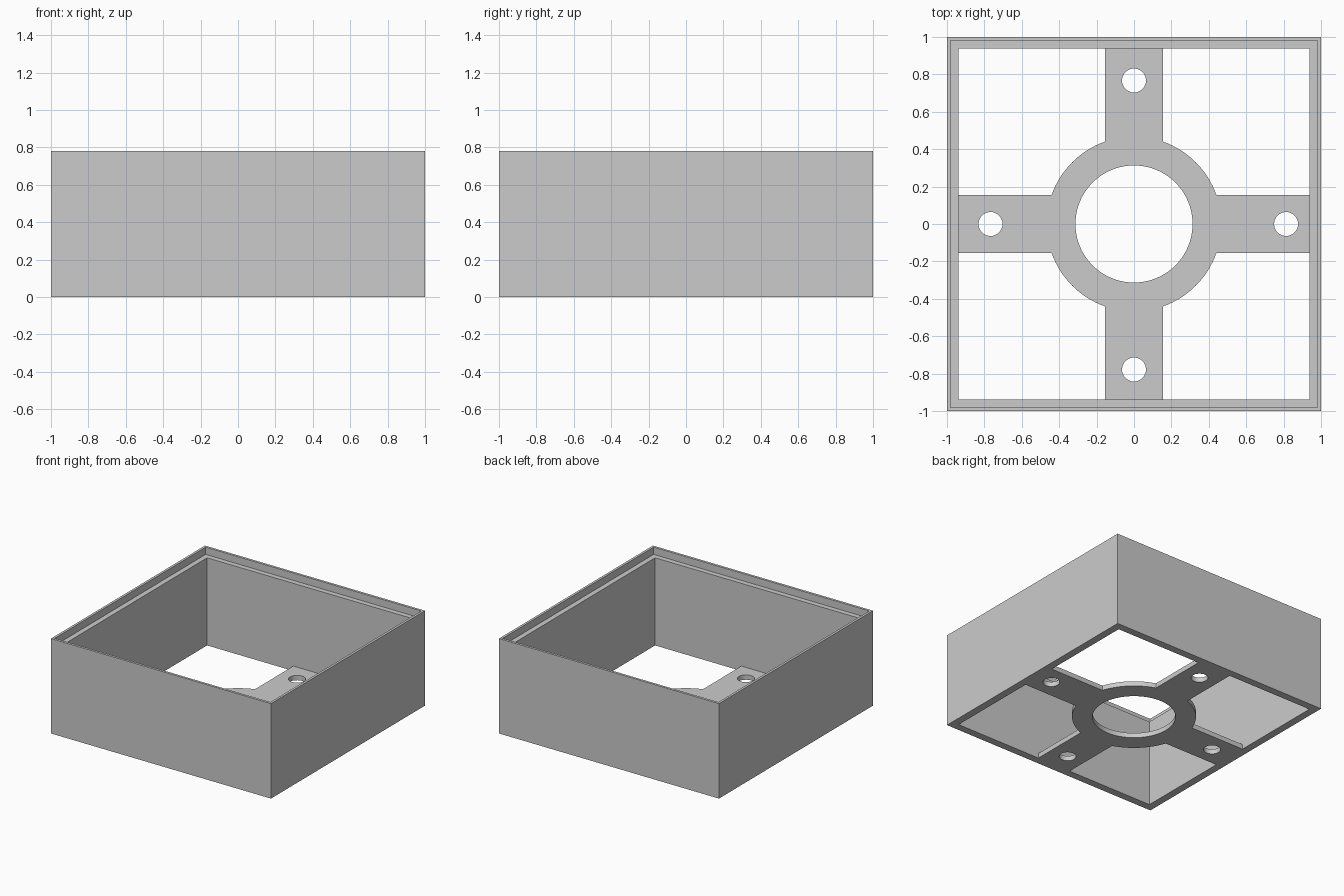
import bpy, bmesh
from math import sin, cos, asin, pi, radians

if "Cube" in bpy.data.objects:
    bpy.data.objects.remove(bpy.data.objects["Cube"], do_unlink=True)

HEIGHT, INNER = 0.78, 0.9375      # box height, half width inside the walls
LIP, LEDGE = 0.98, 0.72           # half width inside the lip, ledge height
ARM, RING, BORE = 0.154, 0.467, 0.313
HOLE, PLATE = 0.064, 0.04         # screw hole radius, floor thickness

grey = bpy.data.materials.new("plain grey")
grey.use_nodes = True
grey.diffuse_color = (0.6, 0.6, 0.6, 1)
grey.node_tree.nodes["Principled BSDF"].inputs["Base Color"].default_value = (0.6, 0.6, 0.6, 1)


def add_object(name, data):
    obj = bpy.data.objects.new(name, data)
    bpy.context.collection.objects.link(obj)
    data.materials.append(grey)
    return obj


# Square wall frame: sweep a stepped section around four corners
section = [(1, 0), (1, HEIGHT), (LIP, HEIGHT), (LIP, LEDGE), (INNER, LEDGE), (INNER, 0)]
bm = bmesh.new()
loops = [[bm.verts.new((sx * h, sy * h, z)) for sx, sy in ((-1, -1), (1, -1), (1, 1), (-1, 1))]
         for h, z in section]
for i, low in enumerate(loops):
    high = loops[(i + 1) % len(loops)]
    for k in range(4):
        n = (k + 1) % 4
        bm.faces.new((low[k], low[n], high[n], high[k]))
bmesh.ops.recalc_face_normals(bm, faces=bm.faces)
mesh = bpy.data.meshes.new("box_walls")
bm.to_mesh(mesh)
bm.free()
add_object("box_walls", mesh)


# Floor bracket: ring with four arms, drawn as a filled outline with holes
def circle(x, y, r, count):
    return [(x + r * cos(2 * pi * i / count), y + r * sin(2 * pi * i / count)) for i in range(count)]


outline = []
start = asin(ARM / RING)
for q in range(4):
    quarter = [(INNER, -ARM), (INNER, ARM)]
    for i in range(17):
        a = start + (pi / 2 - 2 * start) * i / 16
        quarter.append((RING * cos(a), RING * sin(a)))
    c, s = round(cos(q * pi / 2)), round(sin(q * pi / 2))
    outline += [(c * x - s * y, s * x + c * y) for x, y in quarter]

curve = bpy.data.curves.new("floor_bracket", "CURVE")
curve.dimensions = "2D"
curve.fill_mode = "BOTH"
curve.extrude = PLATE / 2
screw_holes = [(0.813, 0), (0, 0.767), (-0.767, 0), (0, -0.778)]
rims = [circle(x, y, HOLE, 32) for x, y in screw_holes]
for points in [outline, circle(0, 0, BORE, 80)] + rims:
    spline = curve.splines.new("POLY")
    spline.points.add(len(points) - 1)
    for p, (x, y) in zip(spline.points, points):
        p.co = (x, y, 0, 1)
    spline.use_cyclic_u = True

bracket = add_object("floor_bracket", curve)
bracket.location.z = PLATE / 2
bpy.ops.object.select_all(action="DESELECT")
bracket.select_set(True)
bpy.context.view_layer.objects.active = bracket
bpy.ops.object.convert(target="MESH")
bracket = bpy.context.view_layer.objects.active

# Weld the bracket and smooth its round edges
bm = bmesh.new()
bm.from_mesh(bracket.data)
bmesh.ops.remove_doubles(bm, verts=bm.verts, dist=0.0001)
bmesh.ops.recalc_face_normals(bm, faces=bm.faces)
bm.to_mesh(bracket.data)
bm.free()
bpy.ops.object.shade_smooth_by_angle(angle=radians(30))
